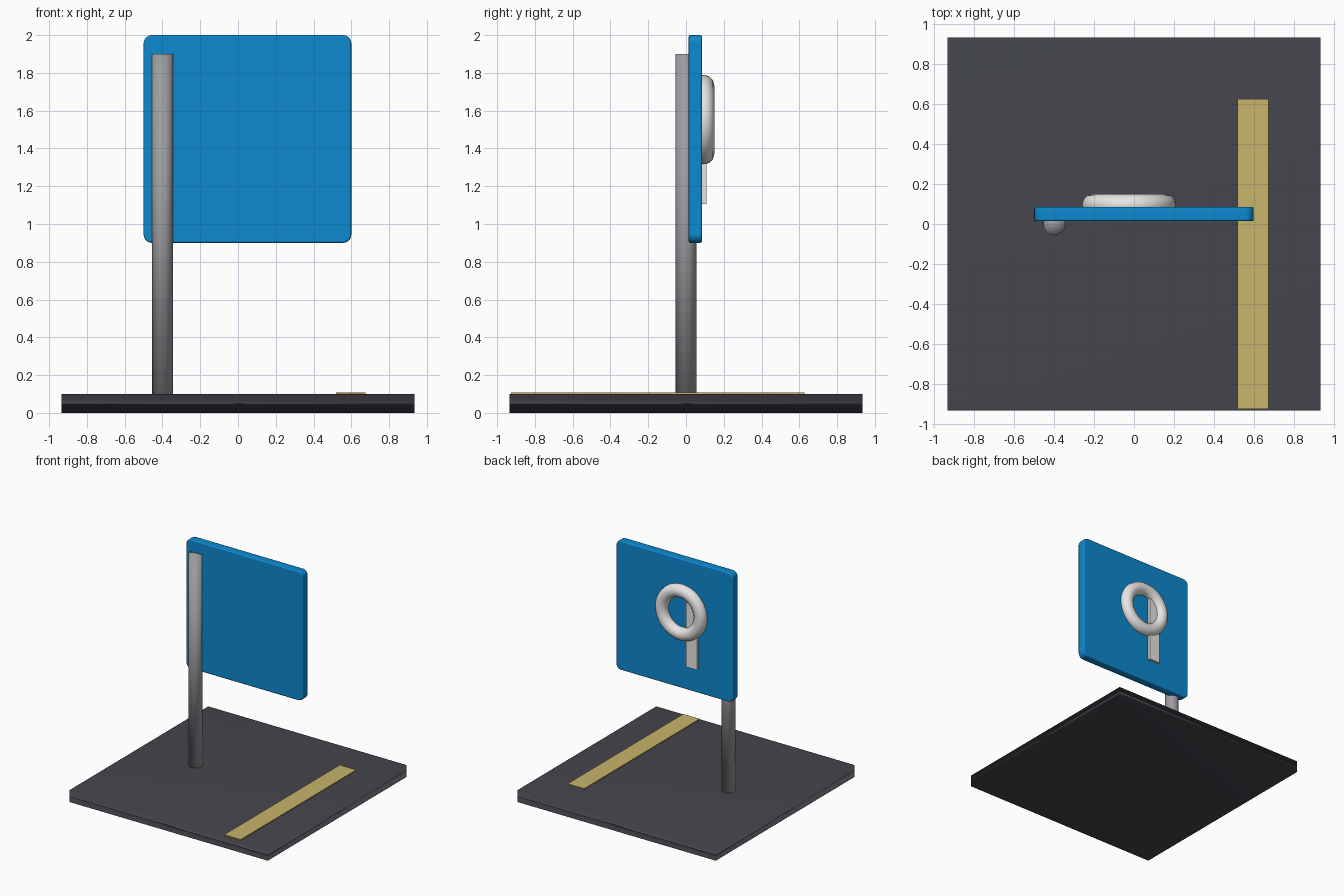
import bpy, bmesh, math
from mathutils import Matrix

if "Cube" in bpy.data.objects:
    bpy.data.objects.remove(bpy.data.objects["Cube"])


def material(name, rgb):
    m = bpy.data.materials.new(name)
    m.diffuse_color = (*rgb, 1.0)
    m.use_nodes = True
    m.node_tree.nodes["Principled BSDF"].inputs["Base Color"].default_value = m.diffuse_color
    return m


ASPHALT = material("dark asphalt", (0.06, 0.06, 0.075))
BLUE = material("sign blue", (0.004, 0.25, 0.63))
METAL = material("pole grey", (0.34, 0.34, 0.36))
WHITE = material("symbol white", (0.80, 0.79, 0.78))
YELLOW = material("line yellow", (0.58, 0.46, 0.145))


def finish(name, bm, mat, smooth=False):
    me = bpy.data.meshes.new(name)
    bmesh.ops.recalc_face_normals(bm, faces=bm.faces)
    for f in bm.faces:
        f.smooth = smooth
    bm.to_mesh(me)
    bm.free()
    me.materials.append(mat)
    ob = bpy.data.objects.new(name, me)
    bpy.context.collection.objects.link(ob)
    return ob


def box_bm(lo, hi):
    """Axis-aligned box between two corners."""
    bm = bmesh.new()
    size = [h - l for l, h in zip(lo, hi)]
    mid = [(h + l) / 2 for l, h in zip(lo, hi)]
    bmesh.ops.create_cube(bm, size=1.0,
                          matrix=Matrix.Translation(mid) @ Matrix.Diagonal((*size, 1)))
    return bm


# Ground slab, with soft area-weighted shading on its rim
slab = finish("ground_slab", box_bm((-0.935, -0.935, 0), (0.935, 0.935, 0.1)), ASPHALT, True)
wn = slab.modifiers.new("weighted_normals", 'WEIGHTED_NORMAL')
wn.mode = 'FACE_AREA'

# Painted parking line
finish("parking_line", box_bm((0.52, -0.927, 0.099), (0.675, 0.627, 0.108)), YELLOW)

# Upright pole
bm = bmesh.new()
bmesh.ops.create_cone(bm, cap_ends=True, segments=16, radius1=0.055, radius2=0.055,
                      depth=1.8, matrix=Matrix.Translation((-0.4, 0, 1.0)))
finish("sign_pole", bm, METAL, True)

# Sign panel: rounded corners, then softened front and back rims
bm = box_bm((-0.5, 0.014, 0.9), (0.6, 0.086, 2.0))
corners = [e for e in bm.edges if abs(e.verts[0].co.y - e.verts[1].co.y) > 0.01]
bmesh.ops.bevel(bm, geom=corners, offset=0.045, segments=5, profile=0.5, affect='EDGES')
rims = [e for e in bm.edges if abs(e.verts[0].co.y - e.verts[1].co.y) < 0.001]
bmesh.ops.bevel(bm, geom=rims, offset=0.01, segments=2, profile=0.5, affect='EDGES')
panel = finish("sign_panel", bm, BLUE, True)
wn = panel.modifiers.new("weighted_normals", 'WEIGHTED_NORMAL')
wn.mode = 'FACE_AREA'

# Raised symbol on the panel: stem and ring
finish("symbol_stem", box_bm((-0.18, 0.07, 1.105), (-0.077, 0.108, 1.7)), WHITE)
bpy.ops.mesh.primitive_torus_add(location=(-0.025, 0.095, 1.553),
                                 rotation=(math.pi / 2, 0, 0),
                                 major_segments=48, minor_segments=12,
                                 major_radius=0.182, minor_radius=0.055)
ring = bpy.context.object
ring.name = "symbol_ring"
ring.data.materials.append(WHITE)
bpy.ops.object.shade_smooth()
